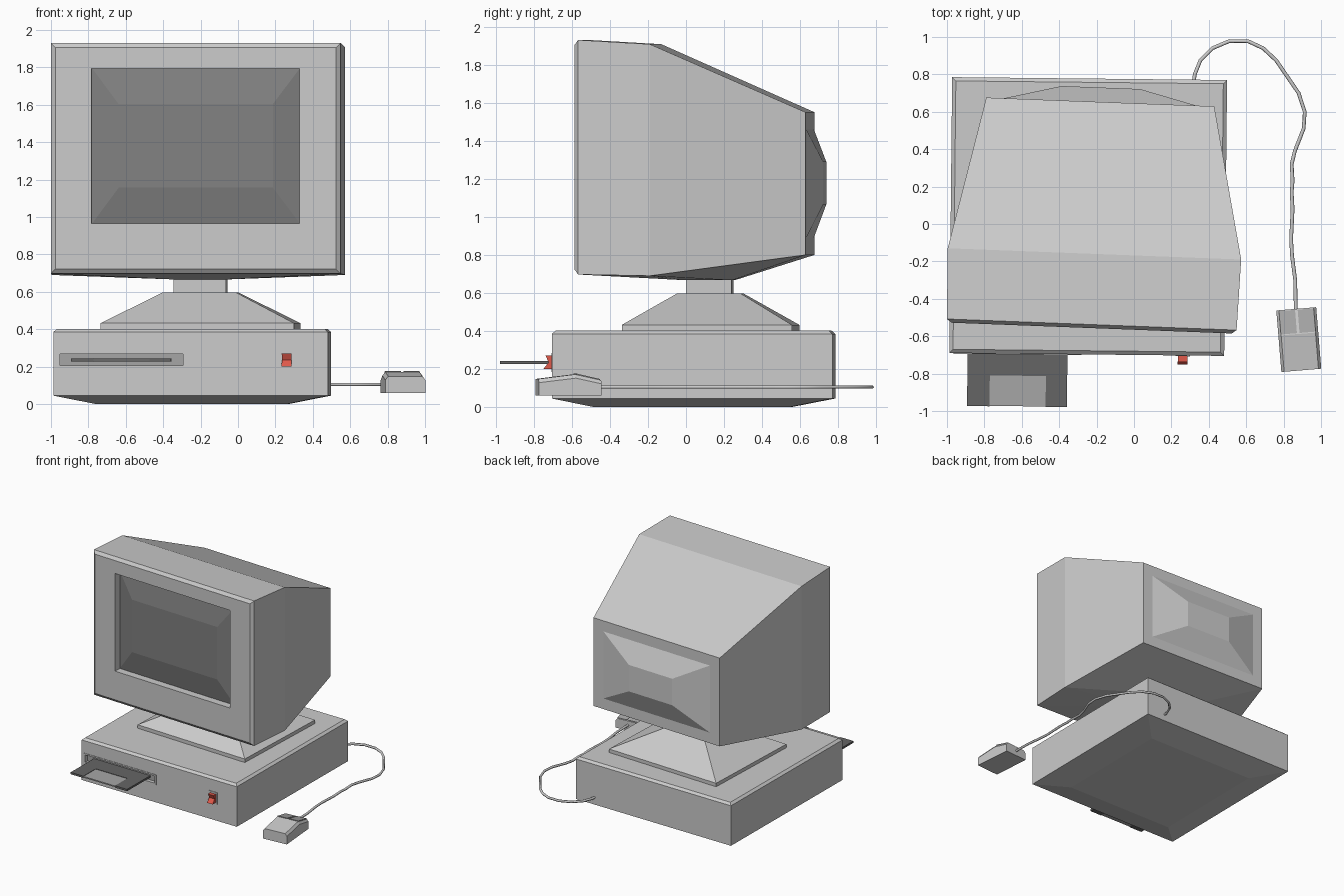
import bpy, bmesh
from math import radians
from mathutils import Matrix

if "Cube" in bpy.data.objects:
    bpy.data.objects.remove(bpy.data.objects["Cube"])


def frame(x, y, deg):
    return Matrix.Translation((x, y, 0)) @ Matrix.Rotation(radians(deg), 4, 'Z')


CASE = frame(-0.245, 0.04, -0.6)
MONITOR = frame(-0.203, 0.06, -2.2)
MOUSE = frame(0.881, -0.618, 4.7)


def material(name, *rgb):
    m = bpy.data.materials.new(name)
    m.diffuse_color = (*rgb, 1)
    m.use_nodes = True
    m.node_tree.nodes["Principled BSDF"].inputs["Base Color"].default_value = m.diffuse_color
    return m


SCREEN = material("screen_grey", 0.22, 0.22, 0.22)
DARK = material("disk_grey", 0.13, 0.13, 0.13)
MID = material("mid_grey", 0.38, 0.38, 0.38)
RED = material("switch_red", 0.75, 0.1, 0.07)


def finish(name, bm, place, mat=None):
    bmesh.ops.recalc_face_normals(bm, faces=bm.faces[:])
    bm.transform(place)
    me = bpy.data.meshes.new(name)
    bm.to_mesh(me)
    bm.free()
    ob = bpy.data.objects.new(name, me)
    bpy.context.collection.objects.link(ob)
    if mat:
        me.materials.append(mat)
    return ob


def rect_z(hx, y0, y1, z, cx=0):
    return [(cx - hx, y0, z), (cx + hx, y0, z), (cx + hx, y1, z), (cx - hx, y1, z)]


def rect_y(hx, z0, z1, y, cx=0):
    return [(cx - hx, y, z0), (cx + hx, y, z0), (cx + hx, y, z1), (cx - hx, y, z1)]


def loft(name, sections, place, mat=None):
    """Skin a stack of equal-length loops and cap both ends."""
    bm = bmesh.new()
    rings = [[bm.verts.new(p) for p in s] for s in sections]
    n = len(rings[0])
    for a, b in zip(rings, rings[1:]):
        for i in range(n):
            j = (i + 1) % n
            bm.faces.new((a[i], a[j], b[j], b[i]))
    bm.faces.new(rings[0])
    bm.faces.new(rings[-1])
    return finish(name, bm, place, mat)


def box(name, cx, hx, y0, y1, z0, z1, place, mat=None):
    return loft(name, [rect_z(hx, y0, y1, z0, cx), rect_z(hx, y0, y1, z1, cx)], place, mat)


def cut(ob, cutter):
    mod = ob.modifiers.new("opening", 'BOOLEAN')
    mod.operation = 'DIFFERENCE'
    mod.solver = 'EXACT'
    mod.object = cutter
    bpy.context.view_layer.objects.active = ob
    bpy.ops.object.modifier_apply(modifier=mod.name)


# Desktop case: tapered underside, chamfered top
W, F = 0.735, 0.7375
case = loft("computer_case", [rect_z(0.51, -0.52, 0.51, 0), rect_z(W, -F, F, 0.045),
                              rect_z(W, -F, F, 0.385),
                              rect_z(W - 0.02, -F + 0.02, F - 0.02, 0.402)], CASE)

# Disk drive: raised rim around a recess with a darker panel
rim = box("drive_rim", -0.37, 0.343, -F - 0.004, -F + 0.02, 0.195, 0.28, CASE)
cutter = box("drive_cutter", -0.37, 0.328, -F - 0.1, -F + 0.03, 0.207, 0.268, CASE)
cut(case, cutter)
cut(rim, cutter)
bpy.data.objects.remove(cutter)
box("drive_panel", -0.37, 0.328, -F + 0.026, -F + 0.035, 0.207, 0.268, CASE, MID)

# Floppy disk: notched body with a thinner shutter in the notch
outline = [(-0.637, -1.02), (-0.517, -1.02), (-0.517, -0.855), (-0.217, -0.855),
           (-0.217, -1.02), (-0.103, -1.02), (-0.103, -0.68), (-0.637, -0.68)]
loft("floppy_disk", [[(x, y, z) for x, y in outline] for z in (0.227, 0.243)], CASE, DARK)
box("floppy_shutter", -0.367, 0.15, -1.018, -0.855, 0.23, 0.24, CASE, MID)

# Rocker power switch
box("switch_plate", 0.513, 0.039, -F - 0.004, -F + 0.02, 0.185, 0.285, CASE)
rocker = [(-0.72, 0.27), (-0.772, 0.27), (-0.757, 0.235), (-0.785, 0.2), (-0.72, 0.2)]
loft("power_switch", [[(x, y, z) for y, z in rocker] for x in (0.487, 0.539)], CASE, RED)

# Monitor stand and neck
loft("monitor_stand", [rect_z(0.518, -0.378, 0.517, 0.395), rect_z(0.518, -0.378, 0.517, 0.432),
                       rect_z(0.195, -0.1, 0.235, 0.597)], MONITOR)
box("monitor_neck", 0, 0.14, -0.055, 0.185, 0.59, 0.69, MONITOR)

# Monitor housing: hull around the bezel, body sections and low underside pad
bm = bmesh.new()
for p in (rect_y(0.75, 0.722, 1.905, -0.617) + rect_y(0.775, 0.697, 1.93, -0.598)
          + rect_y(0.785, 0.69, 1.908, -0.22) + rect_y(0.61, 0.80, 1.55, 0.593)
          + rect_z(0.16, -0.06, 0.19, 0.667)):
    bm.verts.new(p)
bmesh.ops.convex_hull(bm, input=bm.verts[:])
bmesh.ops.dissolve_limit(bm, angle_limit=radians(0.5), verts=bm.verts[:], edges=bm.edges[:])
housing = finish("monitor_housing", bm, MONITOR)
cutter = box("screen_cutter", 0, 0.556, -0.7, -0.55, 0.965, 1.795, MONITOR)
cut(housing, cutter)
bpy.data.objects.remove(cutter)

# Bulging screen and rear tube cover
loft("screen", [rect_y(0.556, 0.965, 1.795, -0.54), rect_y(0.556, 0.965, 1.795, -0.555),
                rect_y(0.412, 1.157, 1.603, -0.59)], MONITOR, SCREEN)
loft("tube_cover", [rect_y(0.515, 0.89, 1.46, 0.57), rect_y(0.515, 0.89, 1.46, 0.593),
                    rect_y(0.21, 1.065, 1.29, 0.67)], MONITOR)

# Mouse: humped body with softened top edges
def mouse_section(y, z):
    return [(-0.107, y, 0.06), (0.107, y, 0.06), (0.107, y, z - 0.02),
            (0.092, y, z), (-0.092, y, z), (-0.107, y, z - 0.02)]


loft("mouse_body", [mouse_section(-0.165, 0.148), mouse_section(0.03, 0.172),
                    mouse_section(0.165, 0.142)], MOUSE)
for side, cx in (("left", -0.05), ("right", 0.05)):
    loft("mouse_button_" + side,
         [[(cx - 0.043, 0.035, z), (cx + 0.043, 0.035, z),
           (cx + 0.043, 0.16, z - 0.029), (cx - 0.043, 0.16, z - 0.029)]
          for z in (0.165, 0.176)], MOUSE, MID)

# Mouse cord from the back of the case
path = [(0.318, 0.75), (0.325, 0.8), (0.355, 0.875), (0.42, 0.94), (0.51, 0.978), (0.61, 0.977),
        (0.69, 0.94), (0.76, 0.875), (0.88, 0.7), (0.913, 0.6), (0.907, 0.51), (0.86, 0.39),
        (0.843, 0.32), (0.848, 0.23), (0.843, 0.17), (0.848, 0.08), (0.84, -0.08),
        (0.845, -0.17), (0.862, -0.3), (0.865, -0.46)]
cu = bpy.data.curves.new("mouse_cord", 'CURVE')
cu.dimensions = '3D'
cu.bevel_depth = 0.01
cu.bevel_resolution = 1
cu.use_fill_caps = True
sp = cu.splines.new('POLY')
sp.points.add(len(path) - 1)
for pt, (x, y) in zip(sp.points, path):
    pt.co = (x, y, 0.105, 1)
cord = bpy.data.objects.new("mouse_cord", cu)
bpy.context.collection.objects.link(cord)
